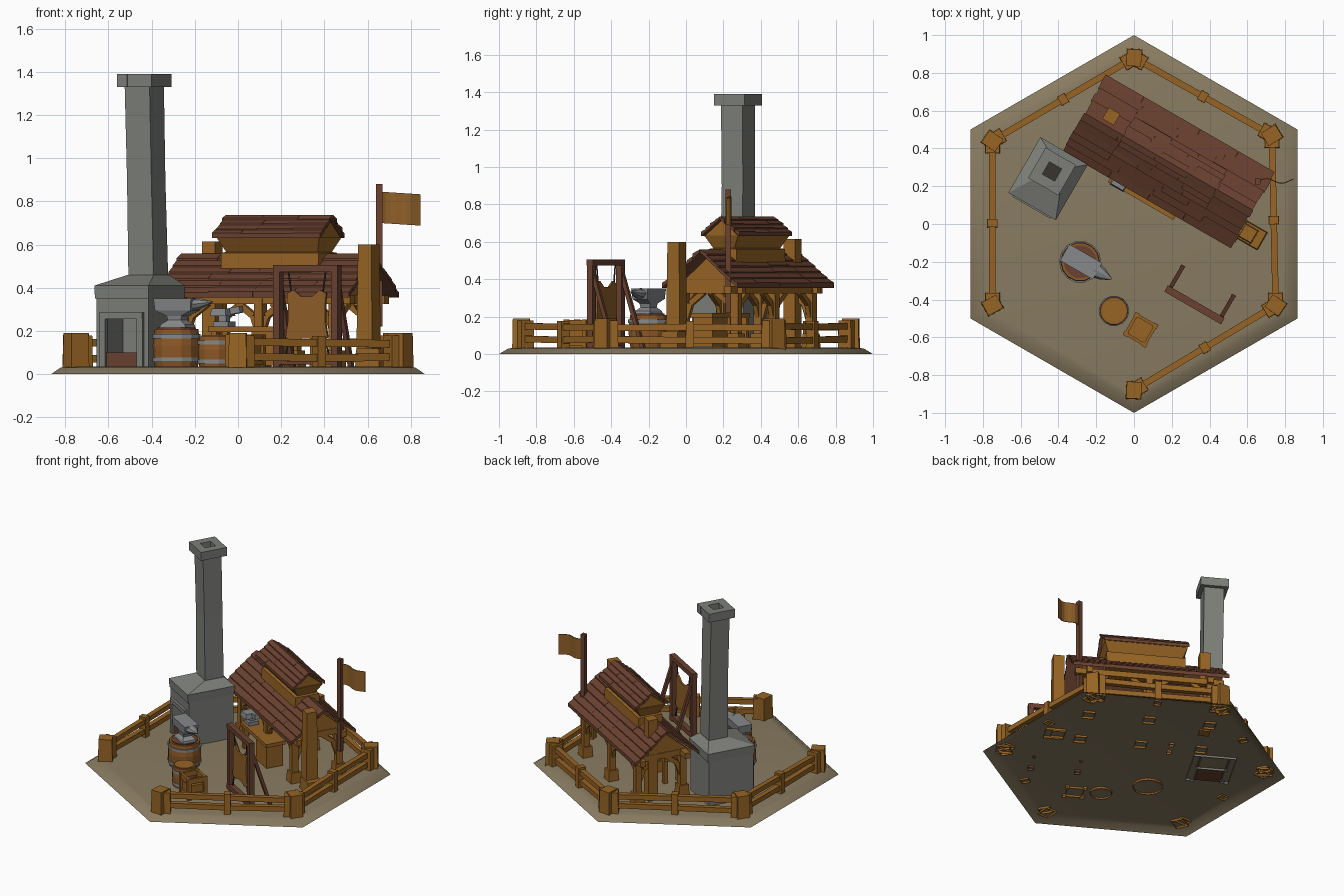
import bpy, bmesh, math, random
from mathutils import Matrix, Vector

if "Cube" in bpy.data.objects:
    bpy.data.objects.remove(bpy.data.objects["Cube"])
random.seed(4)
R = math.radians(-30)            # buildings are turned 30 degrees


def mat(name, c):
    m = bpy.data.materials.new(name)
    m.diffuse_color = (*c, 1)
    m.use_nodes = True
    m.node_tree.nodes["Principled BSDF"].inputs["Base Color"].default_value = m.diffuse_color
    return m


SAND = mat("sand", (0.25, 0.20, 0.12))
WOOD = mat("orange wood", (0.31, 0.128, 0.018))
ROOF = mat("red brown wood", (0.145, 0.053, 0.029))
STONE = mat("stone", (0.205, 0.213, 0.192))
METAL = mat("metal", (0.24, 0.25, 0.26))
DARK = mat("soot", (0.04, 0.035, 0.03))
HIDE = mat("leather", (0.28, 0.118, 0.022))
BARREL = mat("barrel wood", (0.27, 0.10, 0.02))


def loc(o, u, v, z):
    """Point in a turned local frame with origin o."""
    c, s = math.cos(R), math.sin(R)
    return Vector((o[0] + u * c - v * s, o[1] + u * s + v * c, z))


def box(bm, c, s, rz=R, taper=1.0):
    vs = bmesh.ops.create_cube(bm, size=1)['verts']
    for v in vs:
        if v.co.z > 0:
            v.co.x *= taper
            v.co.y *= taper
    m = Matrix.Translation(c) @ Matrix.Rotation(rz, 4, 'Z') @ Matrix.Diagonal((*s, 1))
    bmesh.ops.transform(bm, matrix=m, verts=vs)


def lbox(bm, o, u, v, z0, z1, su, sv, taper=1.0):
    box(bm, loc(o, u, v, (z0 + z1) / 2), (su, sv, z1 - z0), R, taper)


def beam(bm, a, b, w, h):
    a, b = Vector(a), Vector(b)
    q = (b - a).to_track_quat('X', 'Z').to_matrix().to_4x4()
    vs = bmesh.ops.create_cube(bm, size=1)['verts']
    bmesh.ops.transform(bm, matrix=Matrix.Translation((a + b) / 2) @ q
                        @ Matrix.Diagonal(((b - a).length, w, h, 1)), verts=vs)


def loft(bm, rings):
    """Closed solid through rings of equal point count."""
    rs = [[bm.verts.new(p) for p in r] for r in rings]
    n = len(rs[0])
    for a, b in zip(rs, rs[1:]):
        for i in range(n):
            bm.faces.new((a[i], a[(i + 1) % n], b[(i + 1) % n], b[i]))
    bm.faces.new(rs[0][::-1])
    bm.faces.new(rs[-1])


def prism(bm, o, prof, u0, u1):
    loft(bm, [[loc(o, u, v, z) for v, z in prof] for u in (u0, u1)])


def disc(c, r, z, n):
    return [(c[0] + r * math.cos(6.28319 * i / n), c[1] + r * math.sin(6.28319 * i / n), z) for i in range(n)]


def square(c, w, z, d=None):
    d = d or w
    return [loc(c, a * w / 2, b * d / 2, z) for a, b in ((-1, -1), (1, -1), (1, 1), (-1, 1))]


def part(name, m, build):
    bm = bmesh.new()
    build(bm)
    bmesh.ops.recalc_face_normals(bm, faces=bm.faces)
    # undersides resting in the ground stay open
    low = [f for f in bm.faces if all(v.co.z < 0.025 for v in f.verts)]
    bmesh.ops.delete(bm, geom=low, context='FACES')
    me = bpy.data.meshes.new(name)
    bm.to_mesh(me)
    bm.free()
    me.materials.append(m)
    ob = bpy.data.objects.new(name, me)
    bpy.context.collection.objects.link(ob)
    return ob


# hexagonal ground shell, soft edge
def hexring(r, z):
    return [(r * math.sin(i * math.pi / 3), r * math.cos(i * math.pi / 3), z) for i in range(6)]
ground = part("ground_base", SAND, lambda bm: loft(bm, [hexring(1, 0), hexring(0.95, 0.03), hexring(0.9, 0.035)]))
ground.data.polygons.foreach_set("use_smooth", [True] * len(ground.data.polygons))

# fence around five sides
CORNERS = [(0, -0.88), (0.75, -0.43), (0.73, 0.47), (0, 0.88), (-0.75, 0.44), (-0.75, -0.43)]
def fence_posts(bm):
    for i, p in enumerate(CORNERS):
        p = Vector(p)
        box(bm, (*p, 0.105), (0.095, 0.085, 0.17), math.atan2(p.y, p.x) + random.uniform(-.1, .1), 0.93)
        for j in (i - 1, i + 1):          # short wings along each fence side
            if 0 <= j < 6:
                d = (Vector(CORNERS[j]) - p).normalized()
                box(bm, (*(p + d * .035), .1), (.065, .08, .16), math.atan2(d.y, d.x), .93)
def fence_rails(bm):
    for a, b in zip(CORNERS, CORNERS[1:]):
        a, b = Vector(a), Vector(b)
        mid, ang = (a + b) / 2, math.atan2(*(b - a).yx)
        box(bm, (*mid, 0.1), (0.045, 0.055, 0.155), ang, 0.95)
        for z in (0.075, 0.145):
            for e in (a, b):
                beam(bm, (*e, z + random.uniform(-.008, .008)), (*mid, z), 0.034, 0.035)
part("fence_posts", WOOD, fence_posts)
part("fence_rails", WOOD, fence_rails)

# shed frame: six footed posts, beams, curved braces, gables
S = (0.184, 0.33)
def shed_frame(bm):
    for v in (-0.16, 0.16):
        for u in (-0.4, 0, 0.4):
            lbox(bm, S, u, v, 0.02, 0.11, 0.075, 0.075, 0.9)
            lbox(bm, S, u, v, 0.1, 0.35, 0.045, 0.045)
            for d in (-1, 1):
                if abs(u + d * 0.1) < 0.42:
                    pts = [loc(S, u + d * a, v, z) for a, z in ((0.01, 0.2), (0.035, 0.27), (0.12, 0.33))]
                    for p, q in zip(pts, pts[1:]):
                        beam(bm, p, q, 0.025, 0.03)
        beam(bm, loc(S, -0.49, v, 0.345), loc(S, 0.49, v, 0.345), 0.04, 0.04)
    for u in (-0.4, 0.4):
        beam(bm, loc(S, u, -0.21, 0.345), loc(S, u, 0.21, 0.345), 0.04, 0.04)
        for d in (-1, 1):
            pts = [loc(S, u, d * a, z) for a, z in ((0.15, 0.18), (0.12, 0.27), (0.04, 0.33))]
            for p, q in zip(pts, pts[1:]):
                beam(bm, p, q, 0.025, 0.03)
        prism(bm, S, [(-0.2, 0.355), (0.2, 0.355), (0, 0.525)], u - 0.015, u + 0.015)
part("shed_frame", WOOD, shed_frame)

# plank roofs: deck plus overlapping shingle rows
def roof(bm, o, L, half, z0, z1, rows, cols, th):
    prism(bm, o, [(-half, z0), (0, z1), (half, z0), (half, z0 + th * .4), (0, z1 + th * .5),
                  (-half, z0 + th * .4)], -L / 2 + .01, L / 2 - .01)
    for s in (-1, 1):
        for k in range(rows):
            t0, t1 = k / rows - 0.02, min((k + 1.15) / rows, 1)
            v0, v1 = s * half * (1 - t0), s * half * (1 - t1)
            a, b = z0 + (z1 - z0) * t0, z0 + (z1 - z0) * t1
            cuts = [-L / 2 + random.uniform(-.006, .006)]
            cuts += [L * ((i + random.uniform(-.25, .25)) / cols - .5) for i in range(1, cols)]
            cuts += [L / 2 + random.uniform(-.006, .006)]
            for u0, u1 in zip(cuts, cuts[1:]):
                h = th * random.uniform(.9, 1.1)
                prism(bm, o, [(v0, a), (v1, b), (v1, b + th * .6), (v0, a + h)], u0 + .0005, u1 - .0005)
part("shed_roof", ROOF, lambda bm: roof(bm, S, 1.03, 0.228, 0.358, 0.543, 6, 4, 0.026))
D = (0.19, 0.325)
part("ridge_vent_roof", ROOF, lambda bm: roof(bm, D, 0.575, 0.115, 0.632, 0.723, 4, 3, 0.022))
def vent(bm):
    loft(bm, [square(D, .52, .46, .18), square(D, .52, .562, .17), square(D, .49, .566, .13),
              square(D, .55, .635, .21)])
    prism(bm, D, [(-.1, .635), (.1, .635), (0, .715)], -.27, .27)
part("ridge_vent_walls", WOOD, vent)

# thick posts and flag
def thick_posts(bm):
    box(bm, (0.605, -0.05, 0.31), (0.085, 0.085, 0.58), R, 0.85)
    box(bm, (0.625, -0.06, 0.07), (0.13, 0.11, 0.1), R, 0.92)
    box(bm, (-0.12, 0.57, 0.32), (0.07, 0.07, 0.59), R)
part("thick_posts", WOOD, thick_posts)
part("flag_pole", ROOF, lambda bm: box(bm, (0.655, 0.225, 0.55), (0.03, 0.03, 0.66), 0))
def flag(bm):
    n = 8
    rows = []
    for i in range(n + 1):
        x, y = 0.66 + 0.185 * i / n, 0.228 + 0.013 * math.sin(i * 0.9)
        d = -0.012 * i / n
        rows.append([(x, y - .003, .7 + d), (x, y + .003, .7 + d), (x, y + .003, .845 + d), (x, y - .003, .845 + d)])
    loft(bm, rows)
part("flag", HIDE, flag)

# stone furnace with open hearth and tall chimney
F, C0, C1 = (-0.455, 0.24), (-0.415, 0.275), (-0.434, 0.278)
def furnace(bm):
    for s in (-1, 1):
        lbox(bm, F, s * 0.115, 0, 0.02, 0.36, 0.05, 0.32)
        lbox(bm, F, s * 0.1, -0.16, 0.03, 0.27, 0.03, 0.03)
    lbox(bm, F, 0, 0.08, 0.02, 0.36, 0.2, 0.16)
    lbox(bm, F, 0, 0, 0.27, 0.36, 0.2, 0.32)
    lbox(bm, F, 0, -0.16, 0.255, 0.285, 0.23, 0.035)
    loft(bm, [square(F, .285, .35, .335), square(F, .29, .41, .34), square(C0, .14, .46)])
part("furnace", STONE, furnace)
part("hearth_bed", ROOF, lambda bm: lbox(bm, F, 0, -0.08, 0.03, 0.1, 0.17, 0.16))
def chimney(bm):
    loft(bm, [square(C0, .135, .43), square((-.425, .28), .13, .9), square(C1, .133, 1.34)])
    for s in (-1, 1):
        lbox(bm, C1, s * .065, 0, 1.33, 1.39, .055, .187)
        lbox(bm, C1, 0, s * .065, 1.33, 1.39, .08, .055)
part("chimney", STONE, chimney)
part("chimney_hole", DARK, lambda bm: lbox(bm, C1, 0, 0, 1.335, 1.345, .076, .076))

# barrels with metal hoops
def barrel(name, c, r, h, top):
    part(name, BARREL, lambda bm: loft(bm, [disc(c, r * k, 0.02 + h * t, 14)
         for t, k in ((0, .88), (.3, .98), (.6, 1), (1, .92))]))
    def hoops(bm):
        for t in (.25, .82):
            z = 0.02 + h * t
            loft(bm, [disc(c, r * 1.015, z - .01, 14), disc(c, r * 1.015, z + .01, 14)])
    part(name + "_hoops", METAL, hoops)
    part(name + "_lid", top, lambda bm: loft(bm, [disc(c, r * .8, .02 + h, 14), disc(c, r * .8, .026 + h, 14)]))
barrel("anvil_barrel", (-0.285, -0.2), 0.11, 0.19, ROOF)
barrel("small_barrel", (-0.106, -0.46), 0.08, 0.155, WOOD)

# anvil
A = (-0.28, -0.2)
def anvil(bm):
    loft(bm, [square(A, .14, .21, .1), square(A, .13, .23, .09), square(A, .07, .25, .06),
              square(A, .08, .27, .065), square(A, .19, .295, .09), square(A, .2, .35, .1)])
    ring = [(math.cos(i * .7854), math.sin(i * .7854)) for i in range(8)]
    loft(bm, [[loc(A, u, r * a, .322 + dz + r * b * .7) for a, b in ring]
              for u, r, dz in ((.08, .045, 0), (.13, .032, .005), (.185, .006, .012))])
part("anvil", METAL, anvil)

# open crate
K = (0.035, -0.56)
def crate(bm):
    lbox(bm, K, 0, 0, 0.02, 0.13, 0.11, 0.11)
    for s in (-1, 1):
        for z in (0.06, 0.165):
            lbox(bm, K, s * .058, 0, z - .018, z + .018, .016, .13)
            lbox(bm, K, 0, s * .058, z - .018, z + .018, .13, .016)
        for t in (-1, 1):
            lbox(bm, K, s * .058, t * .058, .02, .185, .024, .024)
part("crate", WOOD, crate)

# workbench with drawer box and a vise
def bench(bm):
    lbox(bm, S, -0.025, -0.185, 0.195, 0.22, 0.4, 0.14)
    lbox(bm, S, 0.08, -0.185, 0.04, 0.2, 0.16, 0.12)
    for v in (-0.23, -0.13):
        lbox(bm, S, -0.2, v, 0.02, 0.2, 0.03, 0.03)
part("workbench", WOOD, bench)
def vise(bm):
    lbox(bm, S, -.17, -.2, .22, .245, .08, .07)
    lbox(bm, S, -.17, -.2, .245, .275, .04, .04)
    lbox(bm, S, -.17, -.215, .27, .305, .085, .09, .85)
    beam(bm, loc(S, -.17, -.2, .285), loc(S, -.08, -.2, .3), .03, .03)
part("vise", METAL, vise)

# hide stretching rack
H = (0.32, -0.428)
def rack(bm):
    for s in (-1, 1):
        lbox(bm, H, s * .155, 0, .02, .49, .036, .036)
        beam(bm, loc(H, s * .155, .01, .43), loc(H, s * .155, .14, .03), .022, .022)
    for z in (.49, .06):
        lbox(bm, H, 0, 0, z - .016, z + .016, .345, .038)
part("hide_rack", ROOF, rack)
def hide(bm):
    half = [(.03, .36), (.07, .39), (.105, .375), (.1, .33), (.1, .24), (.112, .17), (.07, .15), (.03, .165)]
    prof = half + [(-u, z) for u, z in half[::-1]]
    loft(bm, [[loc(H, u, v, z) for u, z in prof] for v in (-.006, .006)])
part("stretched_hide", HIDE, hide)
def cords(bm):
    for s in (-1, 1):
        beam(bm, loc(H, s * .085, 0, .38), loc(H, s * .1, 0, .48), .006, .006)
        beam(bm, loc(H, s * .09, 0, .17), loc(H, s * .12, 0, .08), .006, .006)
part("hide_cords", DARK, cords)
